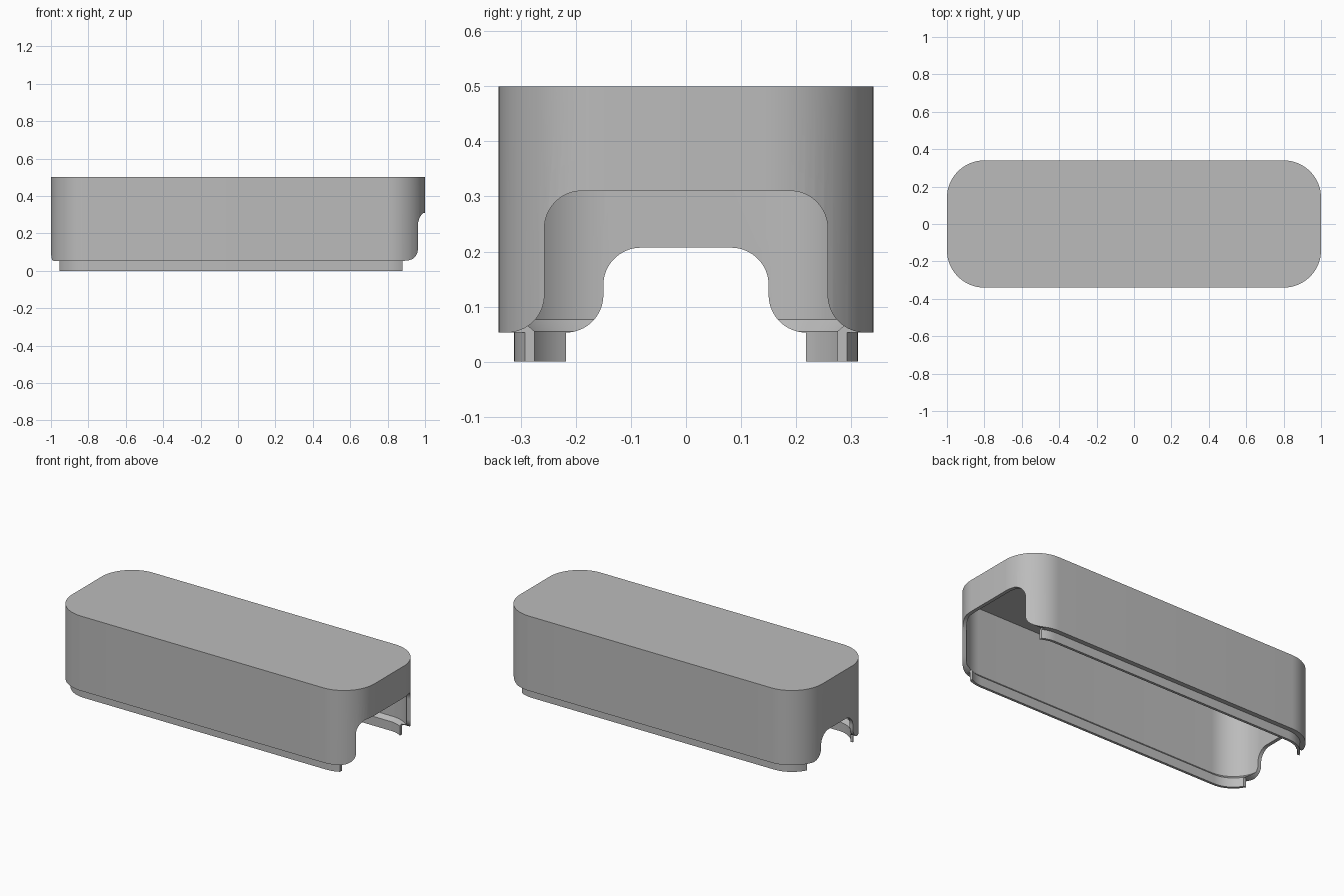
import bpy
import bmesh
from math import cos, sin, pi

if "Cube" in bpy.data.objects:
    bpy.data.objects.remove(bpy.data.objects["Cube"], do_unlink=True)

HALF_X, HALF_Y, RADIUS, RIM_Z = 1.0, 0.34, 0.2, 0.053

grey = bpy.data.materials.new("plain grey")
grey.use_nodes = True
colour = (0.5, 0.5, 0.5, 1)
grey.diffuse_color = colour
grey.node_tree.nodes["Principled BSDF"].inputs["Base Color"].default_value = colour


def arc(cx, cy, r, start, end, steps=16):
    angles = [start + (end - start) * i / steps for i in range(steps + 1)]
    return [(cx + r * cos(a), cy + r * sin(a)) for a in angles]


def rounded_outline(inset):
    cx, cy, pts = HALF_X - RADIUS, HALF_Y - RADIUS, []
    for k, (sx, sy) in enumerate([(1, 1), (-1, 1), (-1, -1), (1, -1)]):
        pts += arc(sx * cx, sy * cy, RADIUS - inset, k * pi / 2, (k + 1) * pi / 2)
    return pts


def loft(name, rings):
    """Skin a list of closed point loops and cap both ends."""
    bm = bmesh.new()
    loops = [[bm.verts.new(p) for p in ring] for ring in rings]
    n = len(loops[0])
    for a, b in zip(loops, loops[1:]):
        for i in range(n):
            j = (i + 1) % n
            bm.faces.new((a[i], a[j], b[j], b[i]))
    bm.faces.new(loops[0])
    bm.faces.new(loops[-1])
    bmesh.ops.recalc_face_normals(bm, faces=bm.faces)
    mesh = bpy.data.meshes.new(name)
    bm.to_mesh(mesh)
    bm.free()
    mesh.materials.append(grey)
    obj = bpy.data.objects.new(name, mesh)
    bpy.context.collection.objects.link(obj)
    return obj


def arch_cutter(name, x0, x1, half, top, r=0.068):
    """Arched opening with rounded shoulders and flared feet."""
    side = [(half + r, -0.1)]
    side += arc(half + r, RIM_Z + r, r, 1.5 * pi, pi)
    side += arc(half - r, top - r, r, 0, pi / 2)
    profile = side + [(-y, z) for y, z in reversed(side)]
    return loft(name, [[(x, y, z) for y, z in profile] for x in (x0, x1)])


# Hollow cover: outer wall, stepped lip, sloped inner ledge, ceiling
section = [(0, 0.5), (0, RIM_Z), (0.028, RIM_Z), (0.028, 0), (0.043, 0),
           (0.043, 0.055), (0.021, 0.077), (0.021, 0.48)]
cover = loft("cover", [[(x, y, z) for x, y in rounded_outline(inset)]
                       for inset, z in section])

# Large opening on one end, small one on the other
cutters = [arch_cutter("large_opening_cutter", 0.88, 1.1, 0.257, 0.31),
           arch_cutter("small_opening_cutter", -1.1, -0.85, 0.15, 0.207)]

bpy.ops.object.select_all(action="DESELECT")
bpy.context.view_layer.objects.active = cover
cover.select_set(True)
for cutter in cutters:
    mod = cover.modifiers.new("opening", "BOOLEAN")
    mod.operation = "DIFFERENCE"
    mod.solver = "EXACT"
    mod.object = cutter
    bpy.ops.object.modifier_apply(modifier=mod.name)
    cutter.hide_render = True
    cutter.hide_set(True)
bpy.ops.object.shade_smooth_by_angle(angle=pi / 6)
